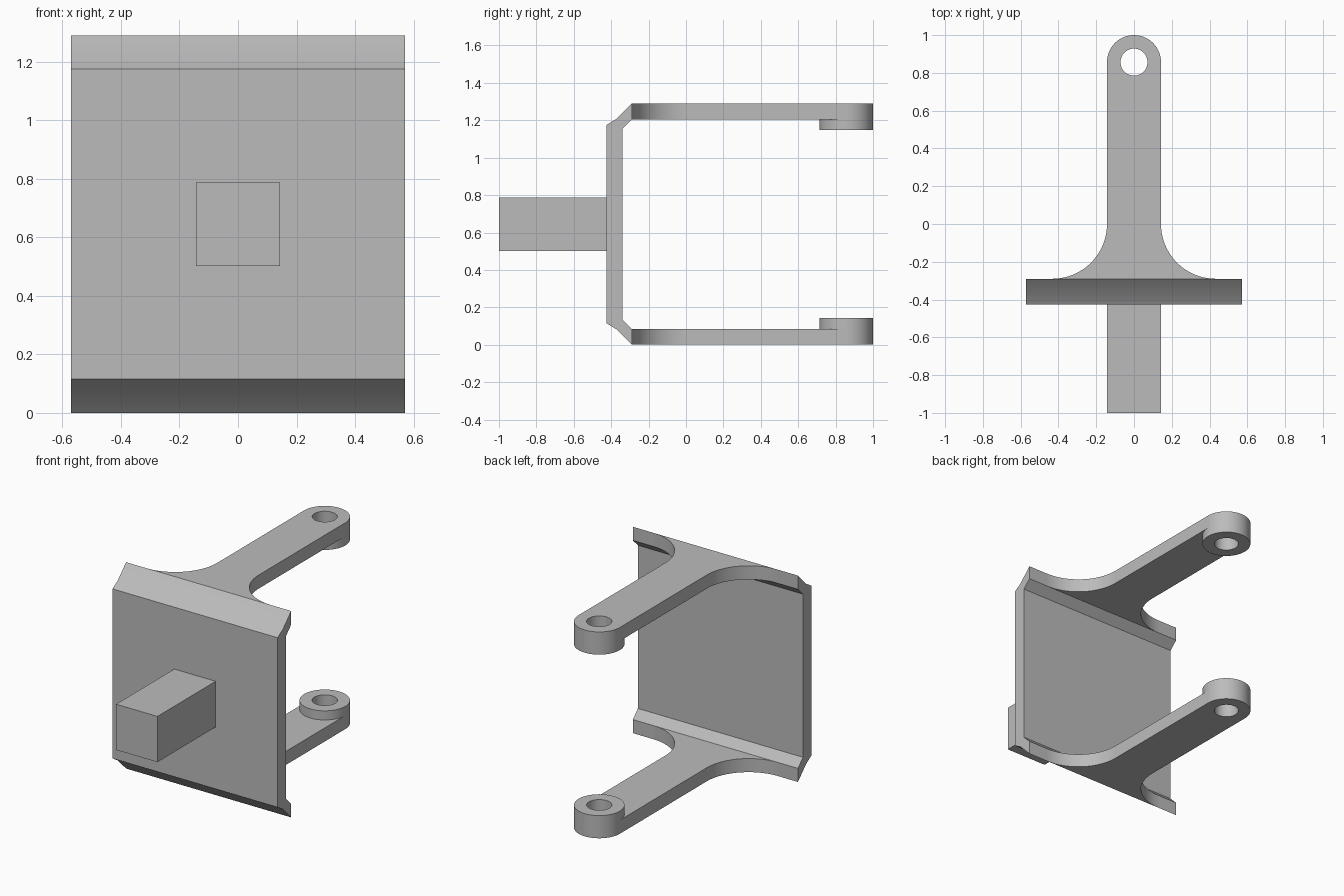
import bpy, bmesh
from math import sin, cos, pi, radians
from mathutils import Vector

cube = bpy.data.objects.get("Cube")
if cube:
    bpy.data.objects.remove(cube, do_unlink=True)

H = 1.29        # overall height
W = 0.571       # half width of the plate
R = 0.143       # half width of arm and bar, radius of the arm end
PIN_Y = 0.857   # centre of the pin holes
STEEL = 0.085   # arm thickness
EDGE_Y = -0.29  # where the arms meet the bends

grey = bpy.data.materials.new("plain_grey")
grey.use_nodes = True
colour = (0.5, 0.5, 0.5, 1)
grey.diffuse_color = colour
grey.node_tree.nodes["Principled BSDF"].inputs["Base Color"].default_value = colour


def arc(cx, cy, r, start, end, steps):
    angles = [radians(start + (end - start) * i / steps) for i in range(steps + 1)]
    return [(cx + r * cos(a), cy + r * sin(a)) for a in angles]


def extrude(name, loops, place, offset):
    """Fill closed 2D loops (inner loops are holes) and extrude the face."""
    bm = bmesh.new()
    edges = []
    for loop in loops:
        verts = [bm.verts.new(place(*p)) for p in loop]
        edges += [bm.edges.new((v, verts[i - 1])) for i, v in enumerate(verts)]
    bmesh.ops.triangle_fill(bm, edges=edges, use_beauty=True)
    out = bmesh.ops.extrude_face_region(bm, geom=bm.faces[:], use_keep_orig=True)
    moved = [g for g in out["geom"] if isinstance(g, bmesh.types.BMVert)]
    bmesh.ops.translate(bm, verts=moved, vec=Vector(offset))
    bmesh.ops.recalc_face_normals(bm, faces=bm.faces[:])
    mesh = bpy.data.meshes.new(name)
    bm.to_mesh(mesh)
    bm.free()
    mesh.materials.append(grey)
    obj = bpy.data.objects.new(name, mesh)
    bpy.context.collection.objects.link(obj)
    bpy.ops.object.select_all(action="DESELECT")
    obj.select_set(True)
    bpy.context.view_layer.objects.active = obj
    bpy.ops.object.shade_smooth_by_angle(angle=radians(25))
    return obj


# Back plate with its bent upper and lower edges, as one side profile
outer = [(-0.425, 1.175), (-0.373, 1.207), (EDGE_Y, H)]
inner = [(EDGE_Y, H - STEEL), (-0.34, 1.155)]
upper = outer + inner
lower = [(y, H - z) for y, z in reversed(upper)]
extrude("bent_plate", [upper + lower], lambda y, z: (-W, y, z), (2 * W, 0, 0))

# Square bar on the front of the plate
square = [(-R, H / 2 - R), (R, H / 2 - R), (R, H / 2 + R), (-R, H / 2 + R)]
extrude("square_bar", [square], lambda x, z: (x, -1, z), (0, 0.575, 0))

# Arm outline: flared root, straight shank, round end
fillet = -EDGE_Y
root = arc(R + fillet, 0, fillet, 270, 180, 24)
arm = root + arc(0, PIN_Y, R, 0, 180, 36) + [(-x, y) for x, y in reversed(root)]
hole = arc(0, PIN_Y, R / 2, 0, 360, 48)[:-1]
boss = arc(0, PIN_Y, R, 0, 360, 72)[:-1]

# Two mirrored arms, each with a boss on the inner side of its end
for side, z, d in (("upper", H, -1), ("lower", 0, 1)):
    extrude(side + "_arm", [arm, hole], lambda x, y: (x, y, z), (0, 0, d * STEEL))
    extrude(side + "_boss", [boss, hole],
            lambda x, y: (x, y, z + d * STEEL), (0, 0, d * 0.057))
